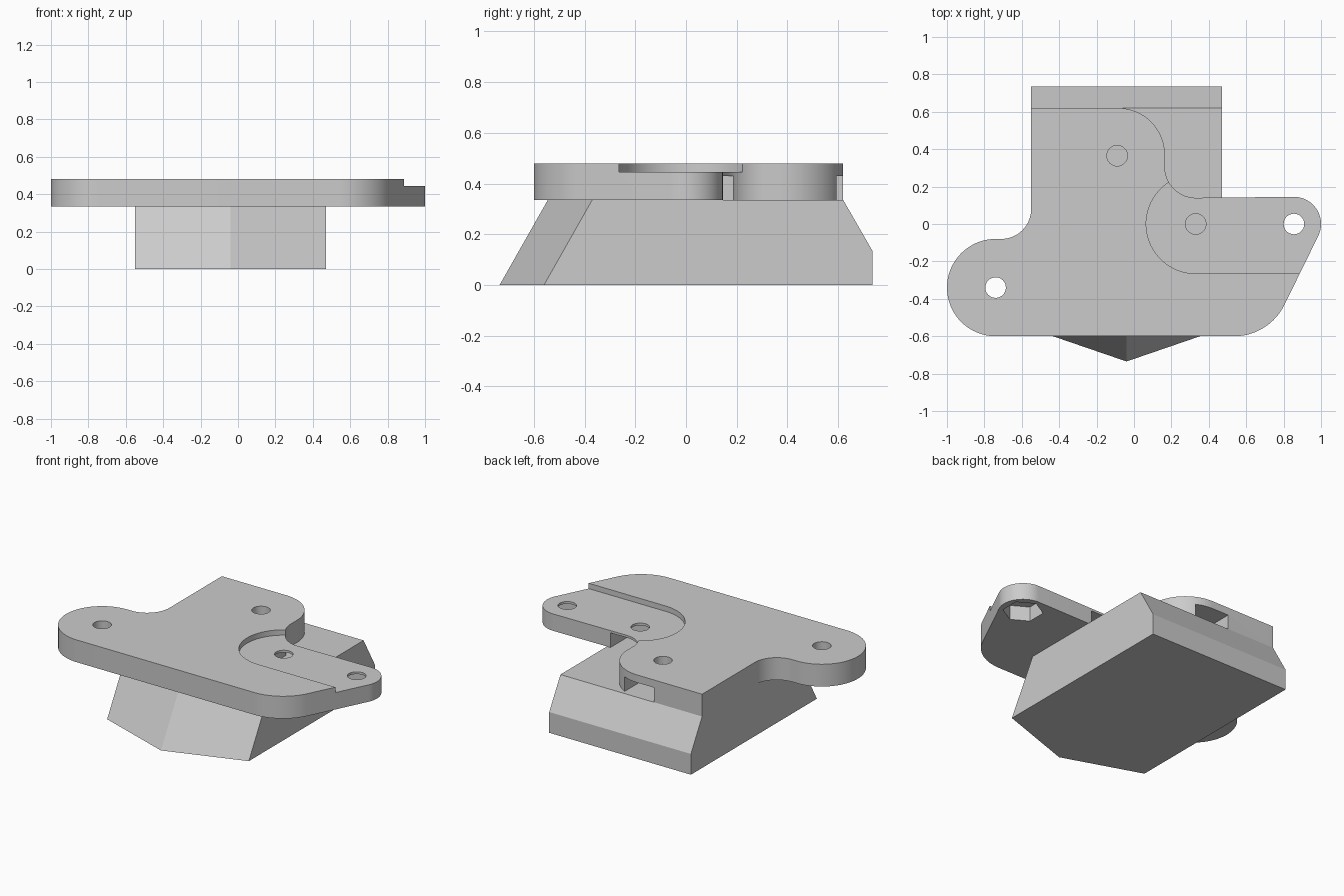
import bpy, bmesh, math
from math import cos, sin, radians

if "Cube" in bpy.data.objects:
    bpy.data.objects.remove(bpy.data.objects["Cube"], do_unlink=True)

GREY = (0.6, 0.6, 0.6, 1)
mat = bpy.data.materials.new("light_grey")
mat.use_nodes = True
mat.diffuse_color = GREY
mat.node_tree.nodes["Principled BSDF"].inputs["Base Color"].default_value = GREY

BOTTOM, TOP = 0.335, 0.48        # plate heights
NUT_TOP, RECESS = 0.43, 0.445    # nut pocket ceiling, recess floor


def add_object(name, bm):
    bmesh.ops.recalc_face_normals(bm, faces=bm.faces)
    mesh = bpy.data.meshes.new(name)
    bm.to_mesh(mesh)
    bm.free()
    mesh.materials.append(mat)
    obj = bpy.data.objects.new(name, mesh)
    bpy.context.collection.objects.link(obj)
    return obj


def prism(name, outline, z0, z1):
    bm = bmesh.new()
    face = bm.faces.new([bm.verts.new((x, y, z0)) for x, y in outline])
    ext = bmesh.ops.extrude_face_region(bm, geom=[face])
    for v in ext["geom"]:
        if isinstance(v, bmesh.types.BMVert):
            v.co.z = z1
    return add_object(name, bm)


def arc(cx, cy, r, start, end, steps=20):
    angles = [radians(start + (end - start) * i / steps) for i in range(steps + 1)]
    return [(cx + r * cos(a), cy + r * sin(a)) for a in angles]


def ring(cx, cy, r, sides, turn=0):
    return arc(cx, cy, r, turn, turn + 360, sides)[:-1]


def cut(target, cutter):
    cutter.hide_render = True
    mod = target.modifiers.new("cut", "BOOLEAN")
    mod.operation, mod.solver, mod.object = "DIFFERENCE", "EXACT", cutter
    bpy.context.view_layer.objects.active = target
    bpy.ops.object.modifier_apply(modifier=mod.name)
    bpy.data.objects.remove(cutter, do_unlink=True)


# Mounting plate: lobes, fillets and straight edges, counter-clockwise
outline = arc(-0.74, -0.34, 0.26, 90, 270, 32)
outline += arc(0.535, -0.3, 0.3, 270, 333)
outline += arc(0.855, 0, 0.145, -27, 90, 24)
outline += arc(0.33, 0.305, 0.165, 270, 180)
outline += arc(-0.085, 0.37, 0.25, 0, 90)
outline += [(-0.55, 0.62)]
outline += arc(-0.71, 0.08, 0.16, 0, -90)
plate = prism("mounting_plate", outline, BOTTOM, TOP)

# Shallow rounded recess on the top
recess = arc(0.33, 0, 0.265, 50, 270, 40) + [(1.2, -0.265), (1.2, 0.203)]
cut(plate, prism("recess_cutter", recess, RECESS, 0.6))

# Nut slots open to the back under the inner holes
for x, y, back in ((-0.09, 0.365, 0.8), (0.33, 0, 0.4)):
    w = 0.115
    slot = [(x + w, back), (x - w, back), (x - w, y - w * 0.577),
            (x, y - w * 1.155), (x + w, y - w * 0.577)]
    cut(plate, prism("slot_cutter", slot, 0.2, NUT_TOP))

# Hexagonal nut pockets under the end holes
for x, y in ((-0.74, -0.34), (0.855, 0)):
    cut(plate, prism("pocket_cutter", ring(x, y, 0.12, 6, 30), 0.2, NUT_TOP))

# Screw holes
for x, y in ((-0.74, -0.34), (0.855, 0), (-0.09, 0.365), (0.33, 0)):
    cut(plate, prism("hole_cutter", ring(x, y, 0.055, 32), 0.2, 0.6))

# Wedge base with pointed front and chamfered back
L, R, MID = -0.55, 0.47, -0.04
points = []
for z, side, nose, back in ((0, -0.56, -0.735, 0.735), (BOTTOM, -0.37, -0.545, 0.62)):
    points += [(L, side, z), (MID, nose, z), (R, side, z), (R, back, z), (L, back, z)]
points += [(L, 0.735, 0.135), (R, 0.735, 0.135)]
bm = bmesh.new()
for p in points:
    bm.verts.new(p)
bmesh.ops.convex_hull(bm, input=bm.verts[:])
bmesh.ops.dissolve_limit(bm, angle_limit=radians(2), verts=bm.verts[:], edges=bm.edges[:])
add_object("wedge_base", bm)

# Smooth the curved walls, keep the edges sharp
bpy.ops.object.select_all(action="DESELECT")
plate.select_set(True)
bpy.context.view_layer.objects.active = plate
bpy.ops.object.shade_smooth_by_angle(angle=radians(25))
